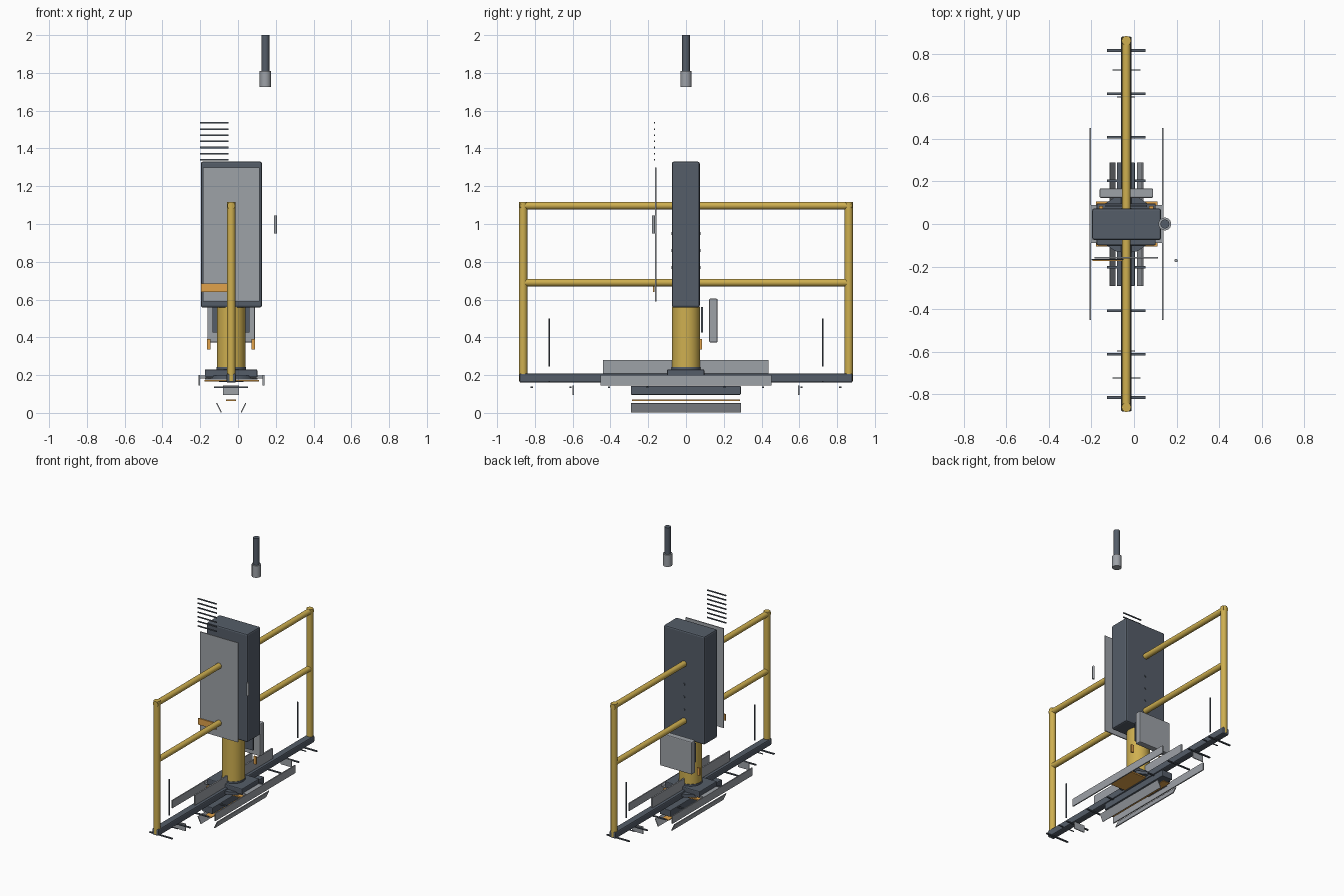
import bpy
from mathutils import Vector

if "Cube" in bpy.data.objects:
    bpy.data.objects.remove(bpy.data.objects["Cube"])

CX = -0.036  # centre line of the frame


def material(name, rgb):
    m = bpy.data.materials.new(name)
    m.diffuse_color = (*rgb, 1)
    m.use_nodes = True
    m.node_tree.nodes["Principled BSDF"].inputs["Base Color"].default_value = m.diffuse_color
    return m


YELLOW = material("yellow_paint", (0.62, 0.43, 0.08))
DARK = material("dark_metal", (0.09, 0.11, 0.14))
ORANGE = material("orange_paint", (0.75, 0.36, 0.07))
GREY = material("grey_metal", (0.34, 0.36, 0.39))


def finish(o, name, mat, bevel=0):
    o.name = name
    o.data.materials.append(mat)
    if bevel:
        b = o.modifiers.new("bevel", "BEVEL")
        b.width, b.segments = bevel, 2
    return o


def box(name, x, y, z, mat, bevel=0, tilt=0):
    """Box from (min, max) ranges, optionally tilted about y."""
    lo, hi = Vector((x[0], y[0], z[0])), Vector((x[1], y[1], z[1]))
    bpy.ops.mesh.primitive_cube_add(size=1, location=(lo + hi) / 2)
    o = bpy.context.object
    o.scale = hi - lo
    bpy.ops.object.transform_apply(location=False, rotation=False, scale=True)
    o.rotation_euler.y = tilt
    return finish(o, name, mat, bevel)


def tube(name, a, b, r, mat, sides=24, bevel=0):
    """Cylinder between two points."""
    a, b = Vector(a), Vector(b)
    bpy.ops.mesh.primitive_cylinder_add(vertices=sides, radius=r,
                                        depth=(b - a).length, location=(a + b) / 2)
    o = bpy.context.object
    o.rotation_euler = (b - a).to_track_quat("Z", "Y").to_euler()
    bpy.ops.object.shade_smooth_by_angle()
    return finish(o, name, mat, bevel)


# Cabinet, front door, handle and latch
box("cabinet", (-0.197, 0.127), (-0.075, 0.073), (0.558, 1.33), DARK, 0.01)
box("front_door", (-0.186, 0.113), (-0.163, -0.156), (0.59, 1.30), GREY)
tube("door_handle", (0.198, -0.172, 0.95), (0.198, -0.172, 1.045), 0.008, GREY, 16)
box("latch_bar", (-0.195, -0.052), (-0.174, -0.166), (0.64, 0.685), ORANGE)
for i in range(7):
    z = 1.34 + i * 0.0325
    box(f"vent_slat_{i}", (-0.2, -0.05), (-0.17, -0.164), (z - 0.004, z + 0.004), DARK)
for i, z in enumerate((0.70, 0.77, 0.86, 0.95)):
    for s in (-1, 1):
        tube(f"rivet_{i}_{s}", (CX, s * 0.06, z), (CX, s * 0.078, z), 0.008, DARK, 12)

# Separate probe above
tube("probe_rod", (0.145, 0, 1.81), (0.145, 0, 2.0), 0.021, DARK)
tube("probe_sleeve", (0.145, 0, 1.725), (0.145, 0, 1.81), 0.03, GREY)

# Column and its foot
tube("column", (CX, 0, 0.22), (CX, 0, 0.56), 0.075, YELLOW, 32)
tube("column_collar", (CX, 0, 0.228), (CX, 0, 0.243), 0.078, DARK, 32)
box("foot_block", (-0.176, 0.102), (-0.1, 0.097), (0.188, 0.23), DARK, 0.006)
tube("foot_disc", (CX, 0, 0.176), (CX, 0, 0.198), 0.138, DARK, 16)
box("foot_plate", (-0.208, 0.137), (-0.09, 0.09), (0.182, 0.197), GREY)
box("foot_gasket", (-0.178, 0.11), (-0.105, 0.105), (0.166, 0.175), ORANGE)

# Rear box, bracket and hooks
box("rear_box", (-0.162, 0.09), (0.123, 0.167), (0.373, 0.605), GREY, 0.006)
box("rear_bracket", (-0.135, 0.062), (0.08, 0.09), (0.425, 0.56), DARK)
for i, x in enumerate((-0.155, 0.081)):
    box(f"hook_{i}", (x - 0.01, x + 0.01), (0.072, 0.084), (0.335, 0.39), ORANGE)

# Guard rail frame
for s in (-1, 1):
    tube(f"post_{s}", (CX, s * 0.862, 0.17), (CX, s * 0.862, 1.117), 0.022, YELLOW)
for n, z in (("top", 1.097), ("middle", 0.69)):
    e = 0.88 if n == "top" else 0.86
    tube(f"{n}_rail", (CX, -e, z), (CX, e, z), 0.02, YELLOW)

# Base beam with centre web and side skirts
box("base_beam", (CX - 0.025, CX + 0.025), (-0.882, 0.882), (0.16, 0.208), DARK, 0.008)
box("centre_web", (CX - 0.005, CX + 0.005), (-0.44, 0.437), (0.2, 0.28), GREY)
for i, x in enumerate((-0.206, 0.135)):
    box(f"side_skirt_{i}", (x - 0.004, x + 0.004), (-0.452, 0.452), (0.145, 0.2), GREY)

# Pieces under the beam
box("lower_box", (-0.08, 0.004), (-0.292, 0.29), (0.096, 0.143), DARK, 0.004)
box("lower_strip", (-0.063, -0.01), (-0.285, 0.285), (0.064, 0.07), ORANGE)
for s in (-1, 1):
    x = CX + s * 0.065
    box(f"slanted_runner_{s}", (x - 0.003, x + 0.003), (-0.292, 0.29),
        (0.0, 0.055), GREY, tilt=s * 0.45)

# Cross bars, fins and thin poles along the beam
for s in (-1, 1):
    for i in range(1, 5):
        y = s * i * 0.204
        box(f"cross_bar_{i}_{s}", (-0.126, 0.054), (y - 0.006, y + 0.006),
            (0.133, 0.14), DARK)
    box(f"fin_{s}", (-0.08, 0.005), (s * 0.597 - 0.003, s * 0.597 + 0.003),
        (0.094, 0.145), GREY)
    y = s * 0.724
    box(f"pole_foot_{s}", (-0.1, 0.03), (y - 0.003, y + 0.003), (0.163, 0.168), DARK)
    tube(f"pole_{s}", (CX, y, 0.245), (CX, y, 0.5), 0.005, DARK, 10)
